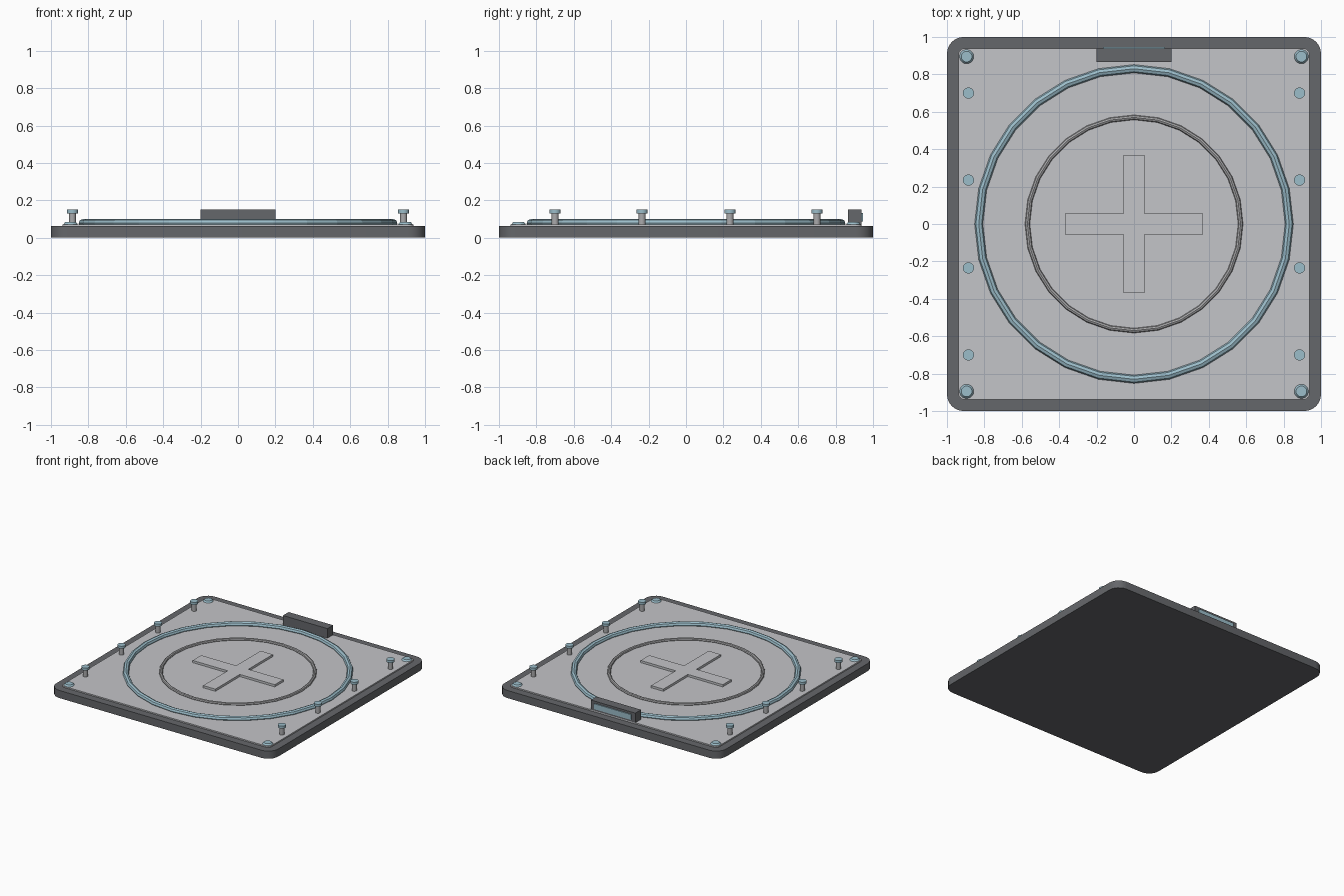
import bpy, bmesh, math

cube = bpy.data.objects.get("Cube")
if cube:
    bpy.data.objects.remove(cube, do_unlink=True)


def material(name, rgb):
    m = bpy.data.materials.new(name)
    m.use_nodes = True
    m.diffuse_color = (*rgb, 1)
    m.node_tree.nodes["Principled BSDF"].inputs["Base Color"].default_value = (*rgb, 1)
    return m


DARK = material("dark grey", (0.13, 0.135, 0.145))
LIGHT = material("light grey", (0.55, 0.555, 0.58))
METAL = material("metal grey", (0.4, 0.4, 0.41))
BLUE = material("pale blue", (0.33, 0.51, 0.59))


def finish(obj, name, mat, smooth=False):
    obj.name = name
    obj.data.materials.append(mat)
    if smooth:
        bpy.ops.object.select_all(action='DESELECT')
        obj.select_set(True)
        bpy.context.view_layer.objects.active = obj
        bpy.ops.object.shade_smooth_by_angle(angle=math.radians(40))
    return obj


def box(name, x0, x1, y0, y1, z0, z1, mat):
    bpy.ops.mesh.primitive_cube_add(size=1, location=((x0 + x1) / 2, (y0 + y1) / 2, (z0 + z1) / 2))
    obj = bpy.context.object
    for v in obj.data.vertices:
        v.co = (v.co.x * (x1 - x0), v.co.y * (y1 - y0), v.co.z * (z1 - z0))
    return finish(obj, name, mat)


def slab(name, half, z0, z1, radius, mat):
    """Square plate with rounded vertical corners."""
    obj = box(name, -half, half, -half, half, z0, z1, mat)
    bm = bmesh.new()
    bm.from_mesh(obj.data)
    upright = [e for e in bm.edges if abs(e.verts[0].co.z - e.verts[1].co.z) > 0.001]
    bmesh.ops.bevel(bm, geom=upright, offset=radius, segments=6, profile=0.5, affect='EDGES')
    bm.to_mesh(obj.data)
    bm.free()
    return finish_smooth(obj)


def finish_smooth(obj):
    bpy.ops.object.select_all(action='DESELECT')
    obj.select_set(True)
    bpy.context.view_layer.objects.active = obj
    bpy.ops.object.shade_smooth_by_angle(angle=math.radians(40))
    return obj


def cylinder(name, x, y, z0, z1, r, mat, sides=16):
    bpy.ops.mesh.primitive_cylinder_add(vertices=sides, radius=r, depth=z1 - z0,
                                        location=(x, y, (z0 + z1) / 2))
    return finish(bpy.context.object, name, mat, True)


def ring(name, major, minor, z, mat):
    bpy.ops.mesh.primitive_torus_add(major_radius=major, minor_radius=minor, major_segments=28,
                                     minor_segments=8, location=(0, 0, z))
    return finish(bpy.context.object, name, mat)


# Base frame and deck
slab("base_frame", 1.0, 0, 0.062, 0.09, DARK)
slab("deck_plate", 0.938, 0.05, 0.072, 0.03, LIGHT)

# Raised rings
ring("outer_ring", 0.83, 0.022, 0.078, BLUE)
ring("inner_ring", 0.57, 0.013, 0.076, METAL)

# Raised cross, extruded from one outline
a, b = 0.055, 0.37
quarter = [(b, -a), (b, a), (a, a)]
outline = []
for k in range(4):
    c, s = round(math.cos(k * math.pi / 2)), round(math.sin(k * math.pi / 2))
    outline += [(x * c - y * s, x * s + y * c) for x, y in quarter]
bm = bmesh.new()
face = bm.faces.new([bm.verts.new((x, y, 0.07)) for x, y in outline])
top = bmesh.ops.extrude_face_region(bm, geom=[face])["geom"]
for v in top:
    if isinstance(v, bmesh.types.BMVert):
        v.co.z = 0.09
bmesh.ops.recalc_face_normals(bm, faces=bm.faces)
mesh = bpy.data.meshes.new("cross")
bm.to_mesh(mesh)
bm.free()
cross = bpy.data.objects.new("cross", mesh)
bpy.context.collection.objects.link(cross)
finish(cross, "centre_cross", LIGHT)

# Side posts and domed corner studs
for side, sx in (("left", 1), ("right", -1)):
    for i, y in enumerate((-0.7, -0.235, 0.235, 0.7)):
        cylinder(f"{side}_post_stem_{i + 1}", sx * 0.885, y, 0.07, 0.132, 0.019, METAL)
        cylinder(f"{side}_post_cap_{i + 1}", sx * 0.885, y, 0.13, 0.15, 0.03, BLUE)
    for end, sy in (("back", 1), ("front", -1)):
        stud = cylinder(f"{end}_{side}_stud", sx * 0.895, sy * 0.895, 0.068, 0.084, 0.041, BLUE, 20)
        for v in stud.data.vertices:
            if v.co.z > 0:
                v.co.x *= 0.7
                v.co.y *= 0.7

# Control box with a display strip on its back
box("control_box", -0.2, 0.2, 0.865, 0.938, 0.07, 0.15, DARK)
box("display_strip", -0.165, 0.165, 0.937, 0.946, 0.088, 0.132, BLUE)
